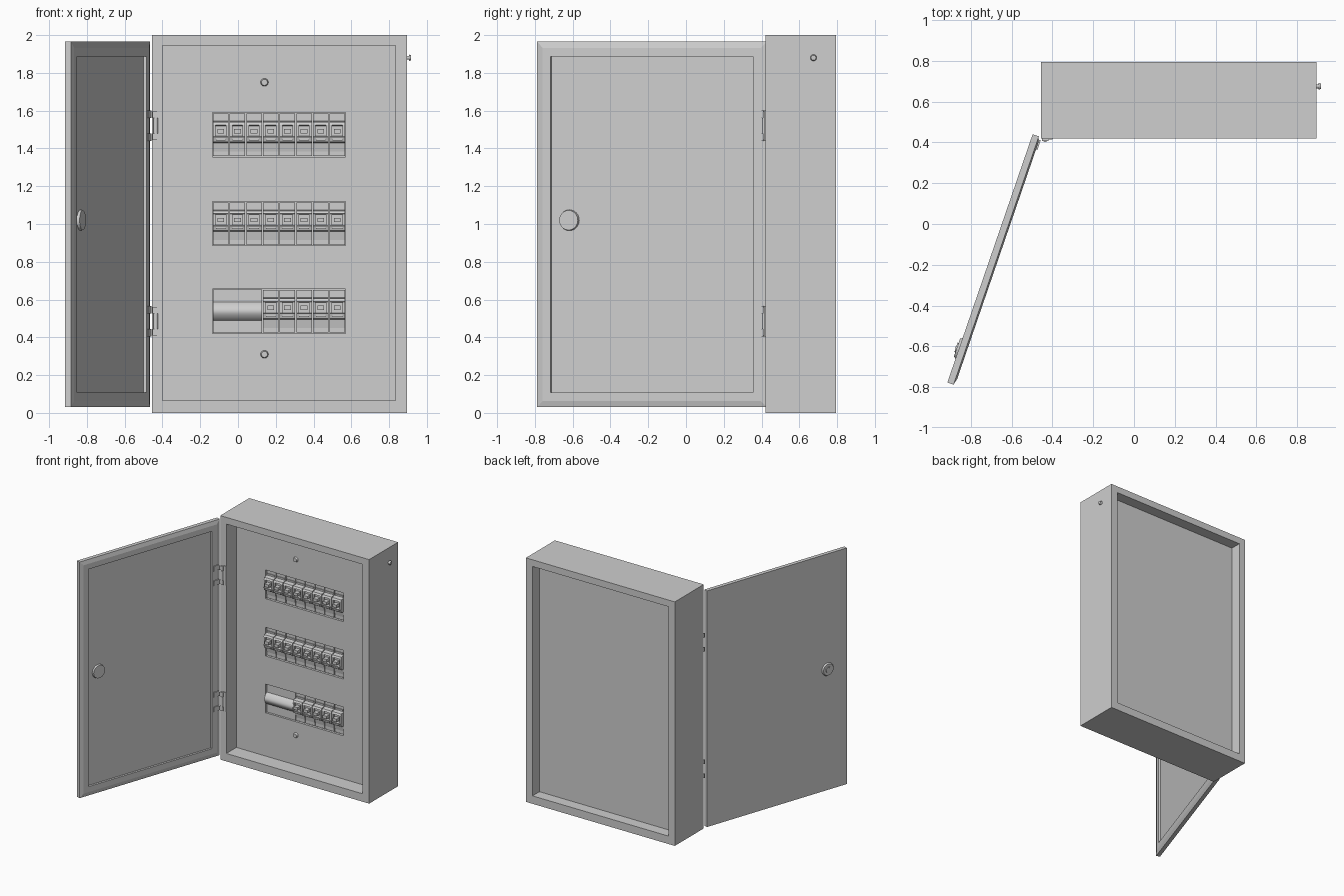
import bpy, bmesh, math
from mathutils import Matrix, Vector

if "Cube" in bpy.data.objects:
    bpy.data.objects.remove(bpy.data.objects["Cube"])

grey = bpy.data.materials.new("light_grey_metal")
grey.diffuse_color = (0.62, 0.62, 0.62, 1)
grey.use_nodes = True
grey.node_tree.nodes["Principled BSDF"].inputs["Base Color"].default_value = grey.diffuse_color


def finish(name, bm, matrix=None, smooth=False):
    bmesh.ops.recalc_face_normals(bm, faces=bm.faces)
    me = bpy.data.meshes.new(name)
    bm.to_mesh(me)
    bm.free()
    me.materials.append(grey)
    ob = bpy.data.objects.new(name, me)
    bpy.context.collection.objects.link(ob)
    if matrix:
        ob.matrix_world = matrix
    if smooth:
        bpy.ops.object.select_all(action='DESELECT')
        ob.select_set(True)
        bpy.context.view_layer.objects.active = ob
        bpy.ops.object.shade_smooth_by_angle(angle=math.radians(35))
    return ob


def add_box(bm, x0, x1, y0, y1, z0, z1):
    m = Matrix.Translation(((x0 + x1) / 2, (y0 + y1) / 2, (z0 + z1) / 2))
    m = m @ Matrix.Diagonal((x1 - x0, y1 - y0, z1 - z0, 1))
    return bmesh.ops.create_cube(bm, size=1, matrix=m)["verts"]


def add_cylinder(bm, centre, axis, radius, length, top=None, segments=24):
    rot = Vector((0, 0, 1)).rotation_difference(Vector(axis)).to_matrix().to_4x4()
    bmesh.ops.create_cone(bm, cap_ends=True, segments=segments, radius1=radius,
                          radius2=radius if top is None else top, depth=length,
                          matrix=Matrix.Translation(centre) @ rot)


def add_profile(bm, points, x0, x1):
    """Extrude a closed (y, z) outline along x."""
    face = bm.faces.new([bm.verts.new((x0, y, z)) for y, z in points])
    new = bmesh.ops.extrude_face_region(bm, geom=[face])["geom"]
    bmesh.ops.translate(bm, vec=(x1 - x0, 0, 0),
                        verts=[g for g in new if isinstance(g, bmesh.types.BMVert)])


def windowed_plate(name, xs, zs, holes, y0, y1):
    """Plate on an x/z lattice with some cells left open."""
    bm = bmesh.new()
    v = [[bm.verts.new((x, y0, z)) for z in zs] for x in xs]
    for i in range(len(xs) - 1):
        for j in range(len(zs) - 1):
            if (i, j) not in holes:
                bm.faces.new((v[i][j], v[i + 1][j], v[i + 1][j + 1], v[i][j + 1]))
    new = bmesh.ops.extrude_face_region(bm, geom=bm.faces[:])["geom"]
    bmesh.ops.translate(bm, vec=(0, y1 - y0, 0),
                        verts=[g for g in new if isinstance(g, bmesh.types.BMVert)])
    return finish(name, bm)


# Cabinet surround, open at the front and back
X0, X1, IX0, IX1 = -0.455, 0.895, -0.40, 0.835
Z0, Z1 = 0.065, 1.945
FRONT, BACK, PANEL = 0.42, 0.795, 0.55
windowed_plate("cabinet_surround", (X0, IX0, IX1, X1), (0, Z0, Z1, 2), {(1, 1)}, FRONT, BACK)

# Front panel with three breaker windows, and the closed back panel
WX0, WX1, WH = -0.135, 0.57, 0.235
rows = (0.42, 0.885, 1.355)
zs = [Z0] + [z for r in rows for z in (r, r + WH)] + [Z1]
windowed_plate("front_panel", (IX0, WX0, WX1, IX1), zs, {(1, 1), (1, 3), (1, 5)}, PANEL, PANEL + 0.02)
bm = bmesh.new()
add_box(bm, IX0, IX1, 0.69, 0.705, Z0, Z1)
finish("back_panel", bm)

# Breakers: stepped body, switch cheeks, toggle and terminal screws
pitch = (WX1 - WX0) / 8
bm = bmesh.new()
w = pitch / 2 - 0.003
body = ((0.07, 0.005), (0.012, 0.005), (0.012, 0.03), (0.004, 0.075), (-0.022, 0.08),
        (-0.03, 0.105), (-0.014, 0.11), (-0.014, 0.165), (-0.03, 0.17),
        (-0.022, 0.185), (0.012, 0.19), (0.012, 0.23), (0.07, 0.23))
add_profile(bm, body, -w, w)
for s in (-1, 1):
    a, b = sorted((s * w, s * (w - 0.014)))
    add_box(bm, a, b, -0.026, 0.0, 0.108, 0.168)
add_box(bm, -0.018, 0.018, -0.052, -0.012, 0.125, 0.148)
add_box(bm, -0.026, 0.026, -0.034, -0.02, 0.088, 0.1)
add_box(bm, -w + 0.006, w - 0.006, 0.005, 0.02, 0.2, 0.207)
first = finish("breaker", bm)
bm_mesh = first.data
bpy.data.objects.remove(first)
for r, z in enumerate(rows):
    for i in range(3 if r == 0 else 0, 8):
        ob = bpy.data.objects.new(f"breaker_{r + 1}_{i + 1}", bm_mesh)
        ob.location = (WX0 + pitch * (i + 0.5), PANEL, z)
        bpy.context.collection.objects.link(ob)

# Ribbed blanking cover filling the empty part of the lowest row
bm = bmesh.new()
outline = [(0.07, 0.003), (0.012, 0.003), (0.012, 0.07), (0.0, 0.078)]
outline += [(-0.022 * math.sin(math.pi * t / 8), 0.078 + 0.08 * t / 8) for t in range(1, 8)]
outline += [(0.0, 0.158), (0.012, 0.166), (0.012, 0.232), (0.07, 0.232)]
add_profile(bm, outline, WX0 + 0.003, WX0 + 3 * pitch - 0.003)
finish("blanking_cover", bm, Matrix.Translation((0, PANEL, rows[0])), smooth=True)

# Panel screws and the side earth stud
for label, z in (("lower", 0.31), ("upper", 1.75)):
    bm = bmesh.new()
    add_cylinder(bm, (0.14, PANEL - 0.007, z), (0, -1, 0), 0.021, 0.016, 0.016)
    finish(label + "_panel_screw", bm, smooth=True)
bm = bmesh.new()
add_cylinder(bm, (0.9, 0.675, 1.88), (1, 0, 0), 0.01, 0.02)
add_cylinder(bm, (0.91, 0.675, 1.88), (1, 0, 0), 0.017, 0.012, 0.013)
finish("side_stud", bm, smooth=True)

# Open door: local x runs from hinge to free edge, local y faces inward
door_m = Matrix.Translation((-0.497, 0.44, 0)) @ Matrix.Rotation(math.atan2(-0.946, -0.325), 4, 'Z')
bm = bmesh.new()
add_box(bm, 0, 1.287, 0, 0.032, 0.03, 1.965)
bm.normal_update()
inner = max(bm.faces, key=lambda f: f.normal.y)
for thick, depth in ((0.032, 0.008), (0.045, 0), (0.0005, -0.016)):
    bmesh.ops.inset_region(bm, faces=[inner], thickness=thick, depth=depth, use_even_offset=True)
finish("door", bm, door_m)

# Door lock: inner disc, outer escutcheon and key barrel
bm = bmesh.new()
add_cylinder(bm, (1.11, 0.03, 1.02), (0, 1, 0), 0.056, 0.016, 0.052, 32)
finish("lock_inner_disc", bm, door_m, smooth=True)
bm = bmesh.new()
add_cylinder(bm, (1.11, -0.005, 1.02), (0, -1, 0), 0.054, 0.012, 0.046, 32)
add_cylinder(bm, (1.11, -0.01, 1.02), (0, -1, 0), 0.026, 0.012, 0.024)
add_box(bm, 1.106, 1.114, -0.019, -0.01, 1.003, 1.037)
finish("lock_outer", bm, door_m, smooth=True)

# Hinges: cabinet leaf with knuckle barrel, and two door tabs
for label, z in (("lower", 0.405), ("upper", 1.44)):
    bm = bmesh.new()
    add_box(bm, -0.43, IX0, FRONT - 0.006, FRONT + 0.01, z, z + 0.16)
    add_cylinder(bm, (-0.436, FRONT - 0.006, z + 0.08), (0, 0, 1), 0.012, 0.08)
    for dz in (0.005, 0.12):
        add_box(bm, -0.452, -0.42, FRONT - 0.012, FRONT + 0.004, z + dz, z + dz + 0.035)
    finish(label + "_hinge_leaf", bm, smooth=True)
    bm = bmesh.new()
    for dz in (0, 0.12):
        add_box(bm, 0.015, 0.065, 0.036, 0.047, z + dz, z + dz + 0.04)
    finish(label + "_hinge_door_tabs", bm, door_m)
